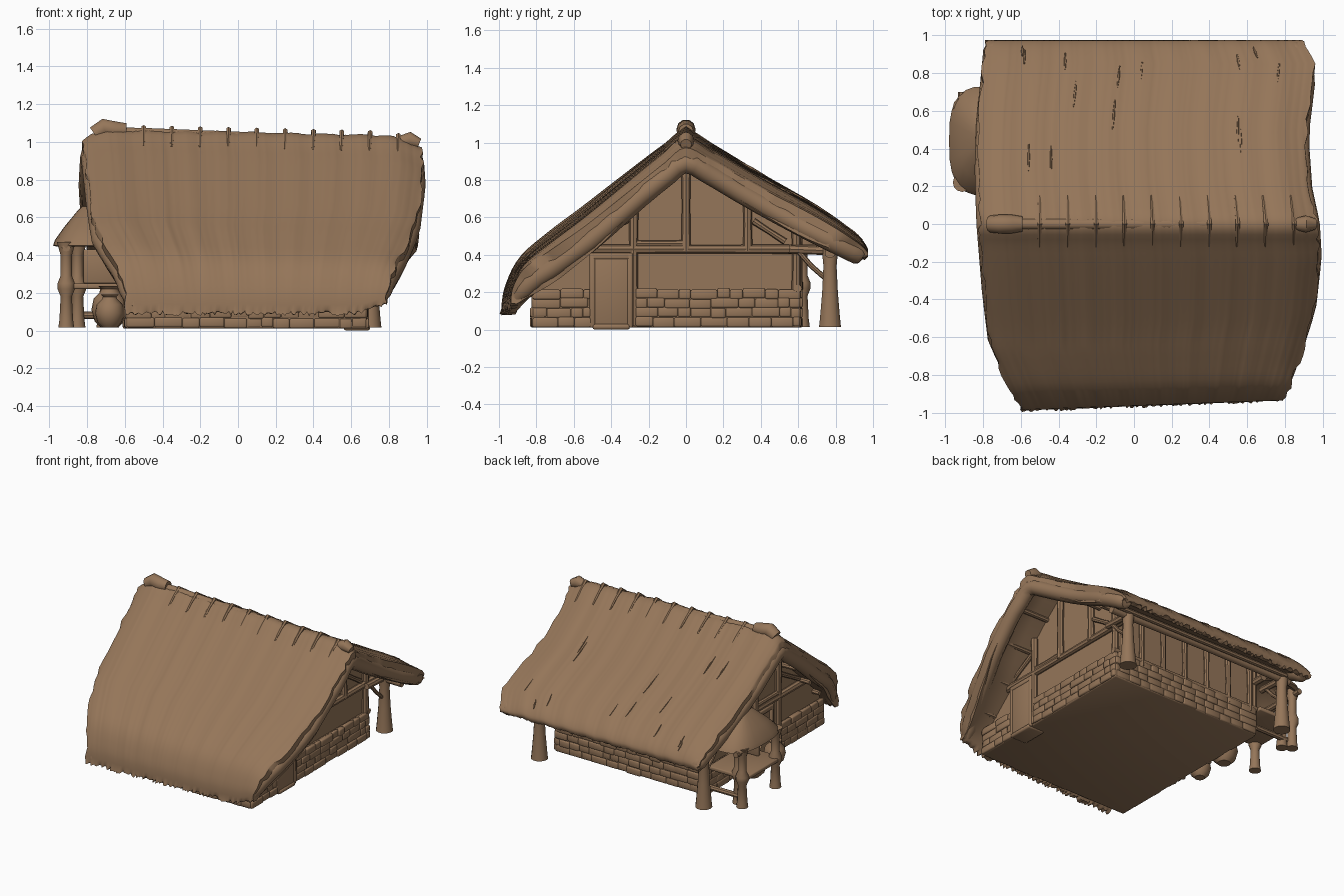
import bpy, bmesh, math, random
from mathutils import Vector

if "Cube" in bpy.data.objects:
    bpy.data.objects.remove(bpy.data.objects["Cube"])

random.seed(4)
mat = bpy.data.materials.new("warm brown")
mat.diffuse_color = (0.30, 0.18, 0.10, 1)
mat.use_nodes = True
mat.node_tree.nodes["Principled BSDF"].inputs["Base Color"].default_value = mat.diffuse_color


def finish(name, bm, angle=40):
    bmesh.ops.recalc_face_normals(bm, faces=bm.faces)
    me = bpy.data.meshes.new(name)
    bm.to_mesh(me)
    bm.free()
    ob = bpy.data.objects.new(name, me)
    bpy.context.collection.objects.link(ob)
    me.materials.append(mat)
    bpy.ops.object.select_all(action='DESELECT')
    ob.select_set(True)
    bpy.context.view_layer.objects.active = ob
    bpy.ops.object.shade_smooth_by_angle(angle=math.radians(angle))
    return ob


def skin(bm, rings, cap=True):
    """Join closed rings of points with quads."""
    vs = [[bm.verts.new(p) for p in r] for r in rings]
    n = len(vs[0])
    for a, b in zip(vs, vs[1:]):
        for i in range(n):
            bm.faces.new((a[i], a[(i + 1) % n], b[(i + 1) % n], b[i]))
    if cap:
        bm.faces.new(vs[0])
        bm.faces.new(vs[-1])


def tube(name, pts, radii, n=10):
    pts = [Vector(p) for p in pts]
    if not isinstance(radii, (list, tuple)):
        radii = [radii] * len(pts)
    bm, rings = bmesh.new(), []
    for i, p in enumerate(pts):
        d = (pts[min(i + 1, len(pts) - 1)] - pts[max(i - 1, 0)]).normalized()
        a = d.cross(Vector((1, 0, 0)) if abs(d.x) < 0.8 else Vector((0, 0, 1))).normalized()
        b = d.cross(a)
        rings.append([p + (a * math.cos(t) + b * math.sin(t)) * radii[i]
                      for t in (k * math.tau / n for k in range(n))])
    skin(bm, rings)
    return finish(name, bm)


def box(name, lo, hi, bevel=0.008):
    bm = bmesh.new()
    bmesh.ops.create_cube(bm, size=1)
    for v in bm.verts:
        v.co = Vector([lo[i] + (v.co[i] + 0.5) * (hi[i] - lo[i]) for i in range(3)])
    if bevel:
        bmesh.ops.bevel(bm, geom=bm.edges[:], offset=bevel, segments=2, affect='EDGES', profile=0.5)
    return finish(name, bm, 60)


def lathe(name, c, prof, n=20, sx=1, sy=1, power=1):
    bm, rings = bmesh.new(), []
    f = lambda s: math.copysign(abs(s) ** power, s)
    for r, z in prof:
        rings.append([(c[0] + sx * r * f(math.cos(k * math.tau / n)),
                       c[1] + sy * r * f(math.sin(k * math.tau / n)), z) for k in range(n)])
    skin(bm, rings)
    return finish(name, bm)


def curve(pts, t):
    """Smooth curve through points, t from 0 to 1."""
    s = t * (len(pts) - 1)
    i = min(int(s), len(pts) - 2)
    f = s - i
    p = [Vector(pts[max(0, min(len(pts) - 1, i + k))]) for k in (-1, 0, 1, 2)]
    return 0.5 * (2 * p[1] + (p[2] - p[0]) * f + (2 * p[0] - 5 * p[1] + 4 * p[2] - p[3]) * f * f
                  + (3 * p[1] - p[0] - 3 * p[2] + p[3]) * f ** 3)


def lerp(table, y):
    for (a, u), (b, v) in zip(table, table[1:]):
        if y <= b:
            return u + (v - u) * max(0, y - a) / (b - a)
    return table[-1][1]


# roof section (y, z) from front eave to back eave, and its end lines (y, x)
OUT = [(-.97, .09), (-.955, .22), (-.88, .38), (-.72, .52), (-.55, .645), (-.32, .82), (-.12, .97),
       (0, 1.05), (.15, .97), (.4, .82), (.7, .65), (.9, .51), (.97, .43), (.965, .385)]
INN = [(-.94, .09), (-.87, .17), (-.77, .27), (-.62, .41), (-.46, .55), (-.26, .75), (-.1, .88),
       (0, .94), (.13, .87), (.35, .72), (.6, .56), (.8, .46), (.9, .41), (.935, .385)]
LEFT = [(-1, -.56), (-.95, -.61), (-.8, -.69), (-.65, -.76), (-.4, -.79), (0, -.82), (.3, -.83), (.6, -.82), (1, -.78)]
RIGHT = [(-.97, .79), (-.88, .83), (-.7, .89), (-.5, .95), (-.2, .98), (0, .97), (.2, .93), (.5, .91), (.85, .95), (1, .88)]


def roof_point(prof, t, s):
    y, z = curve(prof, t)
    oy = curve(OUT, t)[0]
    x = lerp(LEFT, oy) + (lerp(RIGHT, oy) - lerp(LEFT, oy)) * s
    mid = math.sin(math.pi * t)
    end = max(0, 1 - s / .07) ** 2 + max(0, 1 - (1 - s) / .12) ** 2
    z += (0.02 - 0.04 * s) * mid - 0.06 * end * mid
    z += 0.05 * max(0, (s - .88) / .12) * max(0, 1 - 5 * t)  # lifted right corner
    y += (0.055 * s - 0.02) * max(0, 1 - 2 * t)
    if t < .5:  # front slope sags towards the right
        z -= 0.025 * min(1, s * 2) * math.sin(2 * math.pi * t) ** 2
    return Vector((x, y, z))


# thatched roof shell with fine straw ripples and ragged eaves
NS, NT = 130, 56
bm, rings = bmesh.new(), []
for i in range(NS + 1):
    s = i / NS
    rag, rip = random.uniform(-.01, .01), random.uniform(-.002, .002)
    outer, inner = [], []
    for j in range(NT + 1):
        t = j / NT
        p, q = roof_point(OUT, t, s), roof_point(INN, t, s)
        p.z += rip + 0.003 * math.sin(s * 60 + t * 5)
        if j in (0, NT):
            p.z += rag
            q.z += rag
            p.y += rag
        if i in (0, NS):
            p.x += random.uniform(-.012, .012)
        outer.append(p)
        inner.append(q)
    rings.append(outer + inner[::-1])
skin(bm, rings, cap=False)
bm.verts.ensure_lookup_table()
m = 2 * (NT + 1)
for base in (0, NS * m):
    for j in range(NT):
        bm.faces.new([bm.verts[base + k] for k in (j, j + 1, m - 2 - j, m - 1 - j)])
finish("thatched_roof", bm, 50)

# rolled barge along each gable edge
for name, s, dx in (("left_barge", 0, .04), ("right_barge", 1, -.04)):
    pts = [(roof_point(OUT, k / 30, s) + roof_point(INN, k / 30, s)) / 2 + Vector((dx, 0, -.025 * math.sin(math.pi * k / 30)))
           for k in range(1, 30)]
    tube(name, pts, [.03, .045] + [.055] * 25 + [.045, .03], 12)

# ridge roll, straps over it, and the knots at its ends
tube("ridge_roll", [(-.76, 0, 1.05), (-.5, 0, 1.045), (0, 0, 1.025), (.5, 0, 1.005), (.93, 0, .985)], .03)
for k in range(10):
    x = -.5 + .15 * k
    s = (x + .82) / 1.79
    pts = [roof_point(OUT, 7 / 13 + d / 13, s) + Vector((.01 * d, 0, -.004 if d else .012))
           for d in (-1, -.75, -.5, -.25, 0, .25, .5, .75, 1)]
    tube(f"ridge_strap_{k}", pts, [.006, .01, .01, .012, .014, .012, .01, .01, .006], 6)
tube("ridge_left_knot", [(-.76, 0, 1.04), (-.71, 0, 1.075), (-.65, 0, 1.06), (-.59, 0, 1.06)], [.045, .05, .05, .04])
tube("ridge_right_knot", [(.85, 0, 1.0), (.91, 0, 1.01), (.96, 0, .99)], [.03, .045, .03])
for k in range(14):  # loose straw tufts
    s, t = random.uniform(.1, .9), random.uniform(.62, .85)
    a, b = roof_point(OUT, t, s), roof_point(OUT, t + .04, s)
    tube(f"straw_tuft_{k}", [a, (a + b) / 2 + Vector((0, 0, .003)), b + Vector((0, 0, .006))], [.003, .007, .003], 5)

# plastered house body
bm = bmesh.new()
sec = [(-.8, .02), (.59, .02), (.59, .56), (.35, .73), (0, .95), (-.25, .77), (-.6, .44), (-.8, .24)]
skin(bm, [[(x, y, z) for y, z in sec] for x in (-.57, .65)])
finish("house_body", bm)

# stone footing with courses of rough stones
box("stone_footing", (-.595, -.825, .01), (.682, .612, .21), .012)


def stones(name, a, b, along_x, fixed, rows):
    for r in range(rows):
        u = a
        while u < b - .03:
            w = min(random.uniform(.06, .15), b - u)
            z, d = .015 + r * .05 + random.uniform(-.004, .004), random.uniform(.01, .02)
            lo, hi = (u, fixed - d, z), (u + w, fixed + d, z + .052)
            if not along_x:
                lo, hi = (fixed - d, u, z), (fixed + d, u + w, z + .052)
            box(f"{name}_{r}_{int(u * 100)}", lo, hi, .009)
            u += w


stones("right_stone", -.27, .61, False, .675, 4)
stones("right_low_stone", -.82, -.5, False, .675, 4)
stones("left_stone", -.82, -.2, False, -.585, 4)
stones("left_low_stone", .12, .61, False, -.585, 4)
stones("back_stone", -.59, .68, True, .605, 4)
stones("front_stone", -.59, .68, True, -.815, 2)
box("right_doorstep", (.56, -.5, 0), (.7, -.3, .03), .012)

# timber frame of both gables
for side, x in (("right", .665), ("left", -.585)):
    def post(n, y0, z0, y1, z1, w=.026):
        tube(f"{side}_{n}", [(x, y0, z0), (x, (y0 + y1) / 2, (z0 + z1) / 2), (x, y1, z1)], [w, w * .85, w], 8)
    post("tie_beam", -.6, .43, .7, .43)
    post("king_post", 0, .42, 0, .9)
    post("front_stud", -.28, .02, -.28, .7)
    post("back_stud", .33, .42, .33, .7)
    post("window_sill", -.27, .46, -.02, .46, .018)
    post("back_brace", .36, .58, .53, .47, .018)
    post("corner_post", .59, .2, .59, .55)
    post("front_strut", -.58, .44, -.29, .6, .018)
# one door in each gable
for name, x, y0, y1 in (("right_door", .66, -.5, -.3), ("left_door", -.58, -.18, .1)):
    box(name, (x - .012, y0, .02), (x + .03, y1, .4), .004)
    for k, (lo, hi) in enumerate((((y0 - .015, .01), (y0 + .015, .41)), ((y1 - .015, .01), (y1 + .015, .41)),
                                  ((y0, .375), (y1, .41)))):
        box(f"{name}_frame_{k}", (x - .03, *lo), (x + .035, *hi))

# back wall studs
for k in range(7):
    x = -.54 + k * .195
    tube(f"back_stud_{k}", [(x, .6, .18), (x, .605, .35), (x, .6, .56)], [.022, .017, .022], 8)
tube("back_sill", [(-.6, .6, .22), (.69, .6, .22)], .02)

# purlins carrying the overhangs
for k, t in enumerate((.18, .27, .35, .43, .54, .64, .71, .78, .85)):
    y, z = curve(INN, t)
    tube(f"purlin_{k}", [(lerp(LEFT, y) + .1, y, z - .02), (lerp(RIGHT, y) - .1, y, z - .03)], .018, 8)

# veranda posts, plate and braces
tube("veranda_beam", [(-.75, .77, .42), (0, .77, .425), (.85, .77, .41)], .028)
for name, x in (("left", -.69), ("right", .7)):
    lathe(f"{name}_veranda_post", (x, .77), [(.06, .015), (.055, .06), (.043, .2), (.036, .34), (.045, .43)], 14)
    tube(f"{name}_veranda_brace", [(x, .6, .42), (x, .67, .34), (x, .75, .27)], .014, 8)
    tube(f"{name}_veranda_tie", [(x, .55, .43), (x, .8, .42)], .024, 8)

# small lean-to on the left: roof, posts, bench
lathe("lean_to_roof", (-.78, .44), [(.05, .69), (.35, .635), (.7, .55), (.95, .48), (1, .45), (.9, .445), (.3, .55)],
      28, .2, .29, .7)
for k, (x, y) in enumerate(((-.91, .22), (-.85, .58), (-.91, .62))):
    lathe(f"lean_to_post_{k}", (x, y), [(.042, .015), (.036, .06), (.03, .18), (.046, .22), (.046, .25), (.03, .29),
                                        (.03, .4), (.05, .47)], 12)
box("lean_to_bench", (-.95, .2, .22), (-.62, .62, .25))
box("lean_to_panel", (-.82, .27, .25), (-.6, .3, .43))
tube("lean_to_low_rail", [(-.91, .6, .08), (-.6, .6, .08)], .02, 8)
tube("lean_to_plate", [(-.91, .18, .44), (-.91, .7, .44)], .022, 8)

# round pots beside the door
POT = [(.045, .015), (.08, .05), (.097, .11), (.085, .17), (.05, .205), (.045, .22), (.06, .235), (.03, .235)]
lathe("large_pot", (-.68, .16), POT)
lathe("small_pot", (-.68, -.1), [(r * .8, .015 + (z - .015) * .8) for r, z in POT])
